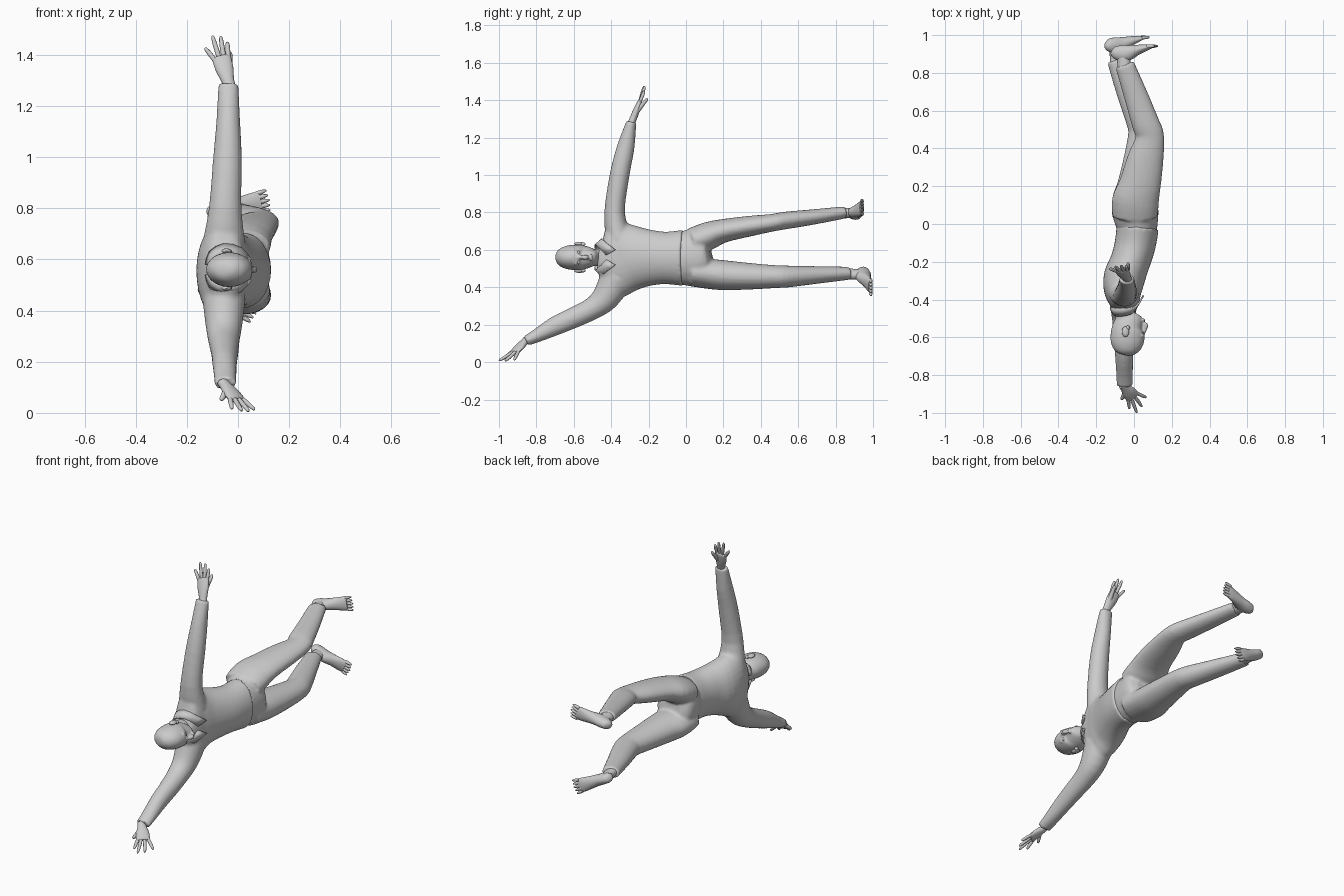
import bpy, bmesh, math
from mathutils import Vector as V


def spline(pts, k):
    # Catmull-Rom interpolation of tuples
    out = []
    for i in range(len(pts) - 1):
        q = [pts[max(i - 1, 0)], pts[i], pts[i + 1], pts[min(i + 2, len(pts) - 1)]]
        for s in range(k):
            t = s / k
            out.append([0.5 * (2 * b + (c - a) * t + (2 * a - 5 * b + 4 * c - d) * t * t
                               + (3 * b - a - 3 * c + d) * t ** 3) for a, b, c, d in zip(*q)])
    return out + [list(pts[-1])]


def loft(bm, rings, ref=(1, 0, 0), n=24, k=3):
    # ring = x, y, z, half size along ref, half size across
    rs = spline(rings, k)
    loops = []
    for i, r in enumerate(rs):
        t = (V(rs[min(i + 1, len(rs) - 1)][:3]) - V(rs[max(i - 1, 0)][:3])).normalized()
        u = (V(ref) - t * V(ref).dot(t)).normalized()
        w = t.cross(u)
        loops.append([bm.verts.new(V(r[:3]) + u * (r[3] * math.cos(a)) + w * (r[4] * math.sin(a)))
                      for a in (2 * math.pi * j / n for j in range(n))])
    for A, B in zip(loops, loops[1:]):
        for j in range(n):
            bm.faces.new((A[j], A[(j + 1) % n], B[(j + 1) % n], B[j]))
    bm.faces.new(loops[0][::-1])
    bm.faces.new(loops[-1])


def finish(name, bm, voxel=0, smooth=4, angle=50):
    bmesh.ops.recalc_face_normals(bm, faces=bm.faces)
    me = bpy.data.meshes.new(name)
    bm.to_mesh(me)
    bm.free()
    ob = bpy.data.objects.new(name, me)
    bpy.context.collection.objects.link(ob)
    bpy.ops.object.select_all(action='DESELECT')
    ob.select_set(True)
    bpy.context.view_layer.objects.active = ob
    bpy.ops.object.shade_smooth_by_angle(angle=math.radians(angle))
    if voxel:
        m = ob.modifiers.new("blend", 'REMESH')
        m.mode, m.voxel_size, m.use_smooth_shade = 'VOXEL', voxel, True
        m = ob.modifiers.new("soften", 'SMOOTH')
        m.iterations = smooth
    return ob


def ball(bm, c, r):
    vs = bmesh.ops.create_uvsphere(bm, u_segments=14, v_segments=8, radius=1)["verts"]
    for v in vs:
        v.co = V(c) + V((v.co.x * r[0], v.co.y * r[1], v.co.z * r[2]))


# shirt: torso plus both sleeves, blended
bm = bmesh.new()
loft(bm, [(.02, -.015, .557, .112, .15), (.006, -.11, .557, .109, .14), (-.02, -.2, .558, .106, .152),
          (-.05, -.28, .557, .11, .177), (-.058, -.35, .553, .102, .205), (-.052, -.41, .553, .083, .195),
          (-.05, -.445, .553, .068, .12), (-.05, -.47, .555, .055, .06)], n=32)
loft(bm, [(-.055, -.36, .66, .085, .07), (-.05, -.382, .8, .064, .055), (-.041, -.355, 1.0, .056, .053),
          (-.038, -.322, 1.15, .046, .047), (-.038, -.292, 1.285, .04, .027)])
loft(bm, [(-.055, -.37, .45, .085, .09), (-.055, -.43, .345, .072, .074), (-.055, -.5, .287, .062, .06),
          (-.052, -.6, .238, .054, .056), (-.052, -.7, .193, .048, .051), (-.05, -.8, .14, .044, .036),
          (-.05, -.855, .114, .042, .028)])
finish("shirt", bm, .009)

# trousers: pelvis plus both legs, blended
bm = bmesh.new()
loft(bm, [(.02, -.05, .557, .1, .136), (.015, .0, .557, .112, .148), (.008, .06, .56, .122, .155),
          (.008, .11, .565, .112, .142), (.01, .135, .57, .07, .1)], n=32)
loft(bm, [(.005, .04, .645, .12, .075), (.008, .12, .675, .125, .075), (.03, .2, .702, .112, .063),
          (.06, .34, .727, .097, .055), (.085, .46, .745, .076, .047), (.062, .53, .757, .074, .047),
          (.01, .68, .776, .064, .041), (-.05, .845, .8, .052, .033)])
loft(bm, [(.005, .03, .48, .12, .075), (.005, .12, .472, .122, .08), (.02, .2, .465, .11, .08),
          (.037, .34, .459, .093, .071), (.047, .48, .457, .078, .061), (.03, .55, .458, .074, .058),
          (-.03, .7, .466, .064, .047), (-.095, .87, .475, .05, .035)])
finish("trousers", bm, .009)

# head with neck, nose, ears, brow and lips
bm = bmesh.new()
Z = .56
loft(bm, [(-.04, -.697, Z, .01, .01), (-.039, -.69, Z, .038, .03), (-.038, -.67, Z, .067, .05),
          (-.036, -.63, Z, .087, .064), (-.033, -.58, Z, .09, .068), (-.026, -.54, Z, .083, .062),
          (-.006, -.51, Z, .061, .05), (.014, -.487, Z, .04, .032), (.02, -.478, Z, .02, .015)], n=28)
loft(bm, [(-.055, -.42, Z, .052, .052), (-.052, -.48, Z, .048, .046), (-.045, -.55, Z, .056, .05)])
loft(bm, [(.048, -.582, Z, .01, .007), (.058, -.555, Z, .012, .01), (.063, -.536, Z, .013, .014),
          (.052, -.525, Z, .008, .012)], n=12)
ball(bm, (.052, -.508, Z), (.007, .008, .022))
for s in (-1, 1):
    ball(bm, (.042, -.592, Z + s * .025), (.013, .006, .02))
finish("head", bm, .006, 3)
for s, side in ((-1, "lower"), (1, "upper")):
    bm = bmesh.new()
    ball(bm, (-.045, -.57, Z + s * .073), (.02, .028, .01))
    ball(bm, (-.033, -.55, Z + s * .07), (.011, .013, .01))
    finish(side + "_ear", bm)
    bm = bmesh.new()
    ball(bm, (.043, -.574, Z + s * .025), (.01, .007, .012))
    finish(side + "_eye", bm)

    # collar flap wrapping from the nape to the chest
    bm = bmesh.new()
    inner = [(-.115, -.475, .015), (-.095, -.487, .05), (-.05, -.485, .066), (-.005, -.468, .055), (.022, -.425, .012)]
    outer = [(-.125, -.44, .02), (-.11, -.445, .07), (-.055, -.447, .1), (.012, -.435, .085), (.05, -.378, .04)]
    rows = [[bm.verts.new((x, y, Z + s * z)) for x, y, z in spline(e, 2)] for e in (inner, outer)]
    for i in range(len(rows[0]) - 1):
        bm.faces.new((rows[0][i], rows[0][i + 1], rows[1][i + 1], rows[1][i]))
    ob = finish(side + "_collar_flap", bm)
    m = ob.modifiers.new("thickness", 'SOLIDIFY')
    m.thickness, m.offset = .008, 0


def hand(name, wrist, ka, kb, tips, thumb):
    wrist, ka, kb, thumb = V(wrist), V(ka), V(kb), V(thumb)
    mid, ref = (ka + kb) / 2, kb - ka
    back = wrist + (wrist - mid) * .3
    h = ref.length / 2 + .009
    bm = bmesh.new()
    loft(bm, [(*back, .024, .019), (*wrist, .025, .019), (*wrist.lerp(mid, .5), h * .95, .018),
              (*mid, h, .013), (*mid.lerp(wrist, -.08), h * .9, .007)], ref, 16)
    for i, tip in enumerate(tips):
        k = ka.lerp(kb, i / 3)
        k0, tip = k.lerp(wrist, .15), V(tip)
        loft(bm, [(*k0, .009, .009), (*k.lerp(tip, .5), .0095, .009),
                  (*k.lerp(tip, .9), .007, .007), (*tip, .003, .003)], ref, 10, 2)
    base = wrist.lerp(kb if (thumb - kb).length < (thumb - ka).length else ka, .3)
    loft(bm, [(*base, .015, .014), (*base.lerp(thumb, .55), .012, .011),
              (*base.lerp(thumb, .9), .009, .008), (*thumb, .003, .003)], ref, 10, 2)
    finish(name, bm)


# hands
hand("upper_hand", (-.04, -.283, 1.3), (-.092, -.25, 1.382), (-.038, -.245, 1.395),
     [(-.129, -.236, 1.427), (-.1, -.225, 1.475), (-.068, -.22, 1.473), (-.042, -.222, 1.45)],
     (-.03, -.205, 1.41))
hand("lower_hand", (-.048, -.867, .105), (-.03, -.932, .055), (.018, -.898, .055),
     [(-.024, -.978, .016), (.015, -1.0, .008), (.042, -.967, .006), (.065, -.918, .012)],
     (-.067, -.93, .05))


def foot(name, ankle, heel, ballp):
    # heel and ball points lie on the sole; sole faces +y
    heel, ballp, ankle = V(heel), V(ballp), V(ankle)
    ax = ballp - heel
    side = ax.cross(V((0, 1, 0))).normalized()
    bm = bmesh.new()
    prof = [(-.03, .03, .012, .012), (.03, .035, .025, .03), (.2, .042, .031, .042), (.4, .042, .032, .042),
            (.65, .028, .036, .028), (.9, .017, .041, .017), (1.02, .013, .038, .011)]
    loft(bm, [(*(heel + ax * t - V((0, up, 0))), w, h) for t, up, w, h in prof], side, 18)
    shin = heel + ax * .27 - V((0, .035, 0))
    loft(bm, [(*ankle, .03, .036), (*ankle.lerp(shin, .6), .027, .036), (*shin, .027, .04)], side, 16)
    for i in range(5):
        b = ballp + side * (i - 2) * .0165 - V((0, .011, 0)) - ax * .05
        tip = b + ax.normalized() * (.05 - .003 * abs(i - 2)) + side * (i - 2) * .003
        loft(bm, [(*b, .009, .01), (*b.lerp(tip, .6), .0085, .009), (*tip, .003, .004)], side, 10, 2)
    finish(name, bm)


# feet
foot("upper_foot", (-.05, .82, .798), (-.112, .945, .785), (.085, .952, .825))
foot("lower_foot", (-.092, .84, .473), (-.145, .985, .49), (.035, .998, .405))
